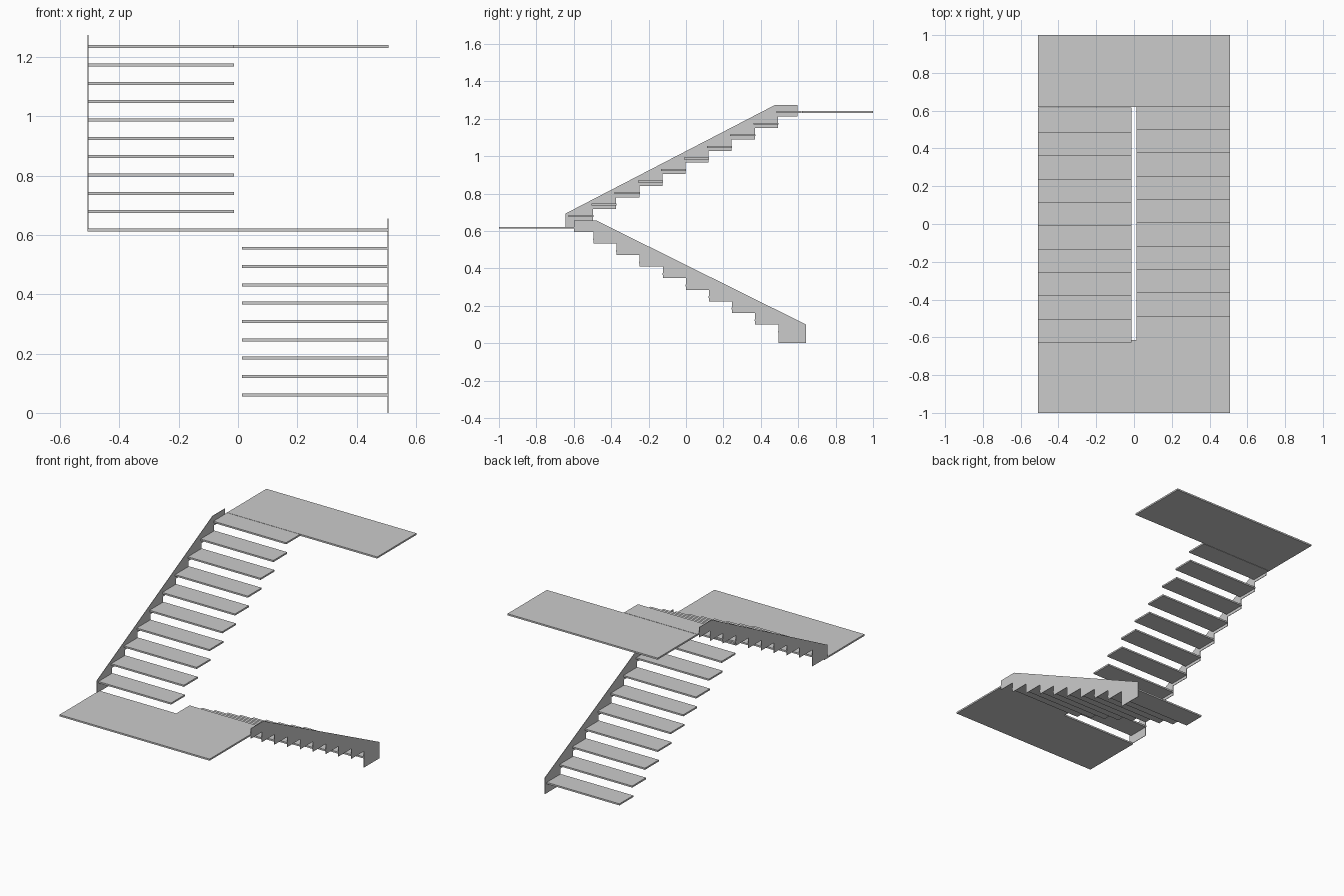
import bpy
import bmesh

cube = bpy.data.objects.get("Cube")
if cube:
    bpy.data.objects.remove(cube, do_unlink=True)

grey = bpy.data.materials.new("light grey")
grey.use_nodes = True
colour = (0.6, 0.6, 0.6, 1)
grey.diffuse_color = colour
grey.node_tree.nodes["Principled BSDF"].inputs["Base Color"].default_value = colour

STEPS = 10
RISE = 0.0618
RUN = 0.1235
THICK = 0.01
HALF_WIDTH = 0.508
GAP = 0.013


def prism(name, outline, direction):
    """Extrude a closed outline of 3D points along a direction."""
    bm = bmesh.new()
    face = bm.faces.new([bm.verts.new(p) for p in outline])
    result = bmesh.ops.extrude_face_region(bm, geom=[face])
    moved = [g for g in result["geom"] if isinstance(g, bmesh.types.BMVert)]
    bmesh.ops.translate(bm, verts=moved, vec=direction)
    bmesh.ops.recalc_face_normals(bm, faces=bm.faces[:])
    mesh = bpy.data.meshes.new(name)
    bm.to_mesh(mesh)
    bm.free()
    mesh.materials.append(grey)
    obj = bpy.data.objects.new(name, mesh)
    bpy.context.collection.objects.link(obj)
    return obj


def slab(name, x0, x1, y0, y1, top):
    outline = [(x0, y0, top), (x1, y0, top), (x1, y1, top), (x0, y1, top)]
    return prism(name, outline, (0, 0, -THICK))


def flight(name, side, climb, start, base):
    """side: sign of x; climb: sign of y going up; start: distance of first nosing."""
    # Open treads, each slightly overlapping the one above
    for i in range(STEPS):
        y = climb * (start + i * RUN)
        slab(f"{name}_tread_{i + 1}", side * GAP, side * HALF_WIDTH,
             y, y + climb * 0.134, base + (i + 1) * RISE + 0.004)

    # Outer stringer: sloped top edge, sawtooth underside
    end = start + STEPS * RUN - 0.012
    foot = start - 0.016
    profile = [(end, base + 0.656), (end - 0.118, base + 0.656),
               (foot, base + 0.075 + 0.025 * (side > 0)), (foot, base)]
    for i in range(1, STEPS):
        y = start + i * RUN + 0.008
        z = base + i * RISE + 0.038
        profile += [(y, z - RISE if i > 1 else base), (y, z)]
    profile.append((end, base + STEPS * RISE - 0.024))
    outline = [(side * (HALF_WIDTH - 0.003), climb * y, z) for y, z in profile]
    # Drop a coincident corner at the end of the last tooth
    prism(f"{name}_stringer", outline, (side * 0.003, 0, 0))


flight("lower_flight", 1, -1, -0.625, 0.0)
flight("upper_flight", -1, 1, -0.628, STEPS * RISE)

# Landings at the turn and at the top
slab("middle_landing", -HALF_WIDTH, HALF_WIDTH, -1, -0.615, STEPS * RISE + 0.004)
slab("top_landing", -HALF_WIDTH, HALF_WIDTH, 0.62, 1, 2 * STEPS * RISE + 0.004)
